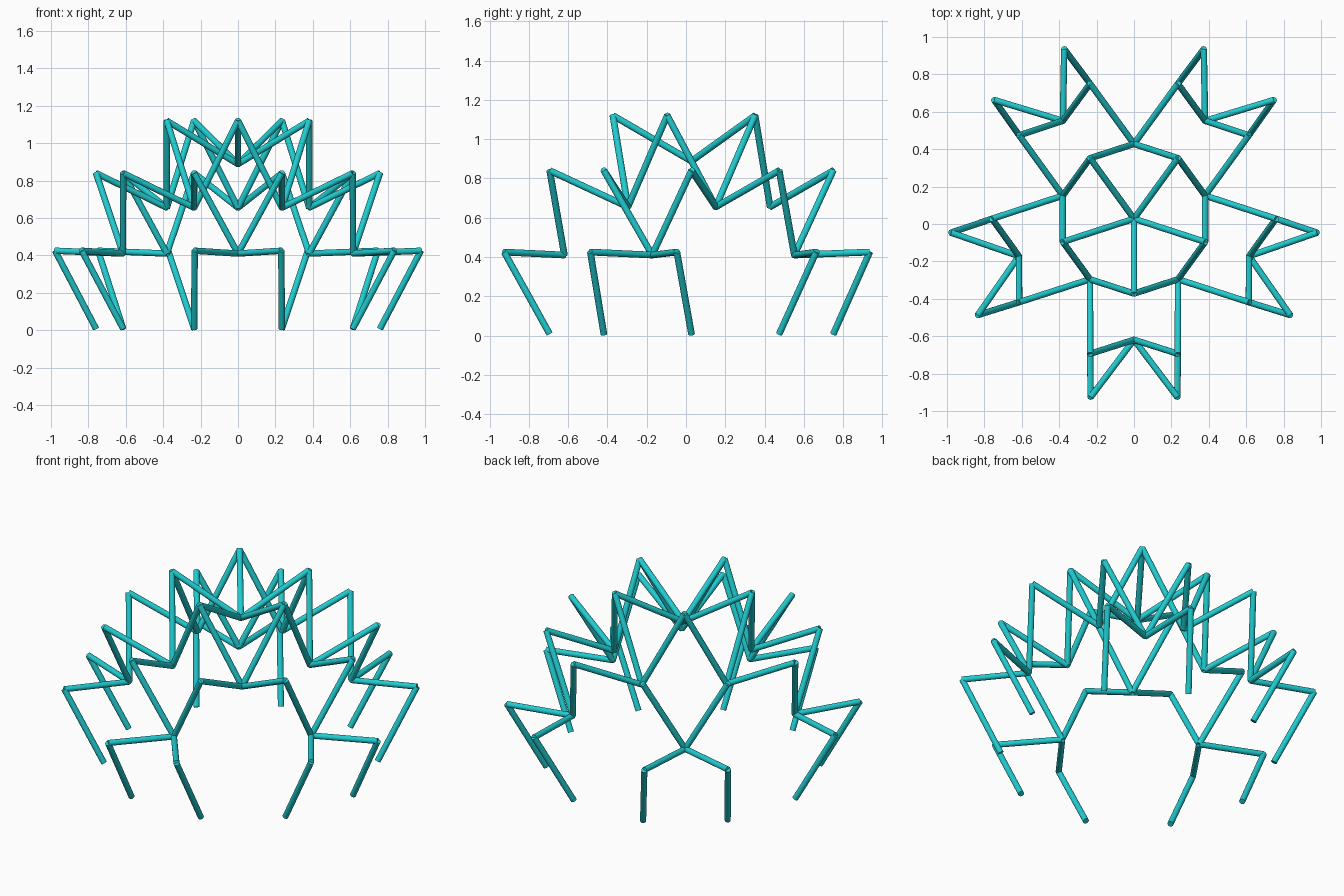
import bpy, bmesh
from math import radians, cos, sin
from mathutils import Vector

if "Cube" in bpy.data.objects:
    bpy.data.objects.remove(bpy.data.objects["Cube"])

ROD_R = 0.017
CENTRE_Y = 0.028
teal = bpy.data.materials.new("teal")
teal.diffuse_color = (0.015, 0.6, 0.63, 1)
teal.use_nodes = True
teal.node_tree.nodes["Principled BSDF"].inputs["Base Color"].default_value = teal.diffuse_color


def polar(r, deg, z):
    a = radians(deg)
    return Vector((r * cos(a), CENTRE_Y + r * sin(a), z))


def rods(name, pairs):
    """One object holding a round, flat-capped rod for each pair of points."""
    bm = bmesh.new()
    for a, b in pairs:
        d = b - a
        mat = d.to_track_quat('Z', 'Y').to_matrix().to_4x4()
        mat.translation = (a + b) / 2
        bmesh.ops.create_cone(bm, cap_ends=True, segments=16, radius1=ROD_R,
                              radius2=ROD_R, depth=d.length, matrix=mat)
    for f in bm.faces:
        f.smooth = len(f.verts) == 4
    for e in bm.edges:
        e.smooth = all(f.smooth for f in e.link_faces)
    me = bpy.data.meshes.new(name)
    bm.to_mesh(me)
    bm.free()
    me.materials.append(teal)
    bpy.context.collection.objects.link(bpy.data.objects.new(name, me))


# Joints, five-fold around the hub
hub = Vector((0, CENTRE_Y, 0.888))
crown, zigzag, branches, braces, arms, legs = ([] for _ in range(6))
for k in range(5):
    a = -90 + 72 * k
    peak = polar(0.4, a, 1.12)
    inner = polar(0.647, a, 0.41)
    crown.append((hub, peak))
    for s in (-1, 1):
        valley = polar(0.4, a + 36 * s, 0.655)
        tip = polar(0.759, a + 18 * s, 0.84)
        elbow = polar(0.981, a + 13.65 * s, 0.425)
        foot = polar(0.759, a + 18 * s, 0.008)
        zigzag.append((peak, valley))
        branches.append((valley, tip))
        braces.append((tip, inner))
        arms.append((inner, elbow))
        legs.append((elbow, foot))

# Rod groups from the top down
rods("crown_spokes", crown)
rods("crown_zigzag", zigzag)
rods("upper_branches", branches)
rods("middle_braces", braces)
rods("lower_arms", arms)
rods("legs", legs)
